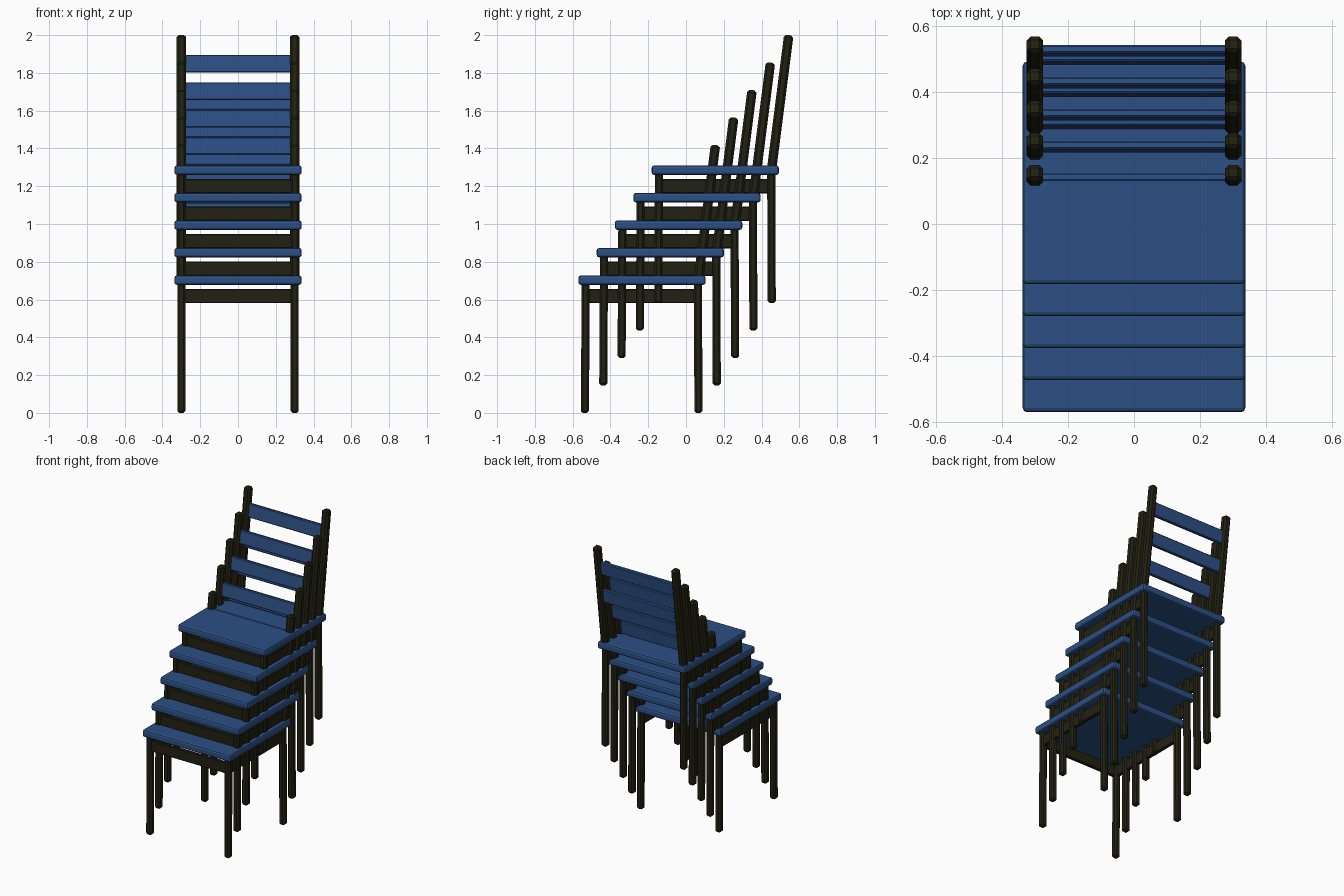
import bpy, bmesh, math
from mathutils import Vector, Matrix

if "Cube" in bpy.data.objects:
    bpy.data.objects.remove(bpy.data.objects["Cube"])

STEP = Vector((0, 0.097, 0.1455))   # offset between stacked chairs


def material(name, rgb):
    m = bpy.data.materials.new(name)
    m.diffuse_color = (*rgb, 1)
    m.use_nodes = True
    m.node_tree.nodes["Principled BSDF"].inputs["Base Color"].default_value = m.diffuse_color
    return m


BLUE = material("blue_paint", (0.025, 0.08, 0.235))
DARK = material("dark_olive_wood", (0.016, 0.0155, 0.006))


def box(name, size, center, mat, bevel=0.0, tilt=0.0, segments=1):
    bm = bmesh.new()
    bmesh.ops.create_cube(bm, size=1)
    bmesh.ops.scale(bm, vec=size, verts=bm.verts)
    if bevel:
        bmesh.ops.bevel(bm, geom=bm.edges[:], offset=bevel, segments=segments,
                        profile=0.5, affect='EDGES')
    bm.transform(Matrix.Translation(center) @ Matrix.Rotation(tilt, 4, 'X'))
    me = bpy.data.meshes.new(name)
    bm.to_mesh(me)
    bm.free()
    me.materials.append(mat)
    ob = bpy.data.objects.new(name, me)
    bpy.context.collection.objects.link(ob)
    return ob


def bar(name, y0, z0, y1, z1, x, w, mat):
    # upright chamfered bar between two (y, z) points
    length = math.hypot(y1 - y0, z1 - z0)
    tilt = -math.atan2(y1 - y0, z1 - z0)
    return box(name, (w, w, length), (x, (y0 + y1) / 2, (z0 + z1) / 2),
               mat, w * 0.24, tilt)


# back post line
P0, P1 = (0.063, 0.69), (0.156, 1.418)
LEAN = -math.atan2(P1[0] - P0[0], P1[1] - P0[1])


def chair():
    parts = []
    # seat board
    parts.append(box("seat", (0.674, 0.674, 0.05), (0, -0.233, 0.703),
                     BLUE, 0.013, segments=2))
    for side, x in (("left", -0.3), ("right", 0.3)):
        # legs and leaning back posts
        parts.append(bar(side + "_front_leg", -0.535, 0, -0.531, 0.70, x, 0.043, DARK))
        parts.append(bar(side + "_rear_leg", 0.066, 0, 0.063, 0.70, x, 0.043, DARK))
        parts.append(bar(side + "_back_post", *P0, *P1, x, 0.05, DARK))
        # side rail
        parts.append(box(side + "_rail", (0.025, 0.59, 0.075), (x, -0.235, 0.618), DARK, 0.004))
    # front rail
    parts.append(box("front_rail", (0.59, 0.025, 0.075), (0, -0.533, 0.618), DARK, 0.004))
    # backrest slats
    for name, z in (("upper_slat", 1.266), ("lower_slat", 1.066)):
        t = (z - P0[1]) / (P1[1] - P0[1])
        y = P0[0] + t * (P1[0] - P0[0])
        parts.append(box(name, (0.58, 0.025, 0.093), (0, y, z), BLUE, 0.005, LEAN))
    return parts


# stack of five chairs
for i in range(5):
    for ob in chair():
        ob.name = f"{ob.name}_chair_{i + 1}"
        ob.location = STEP * i
